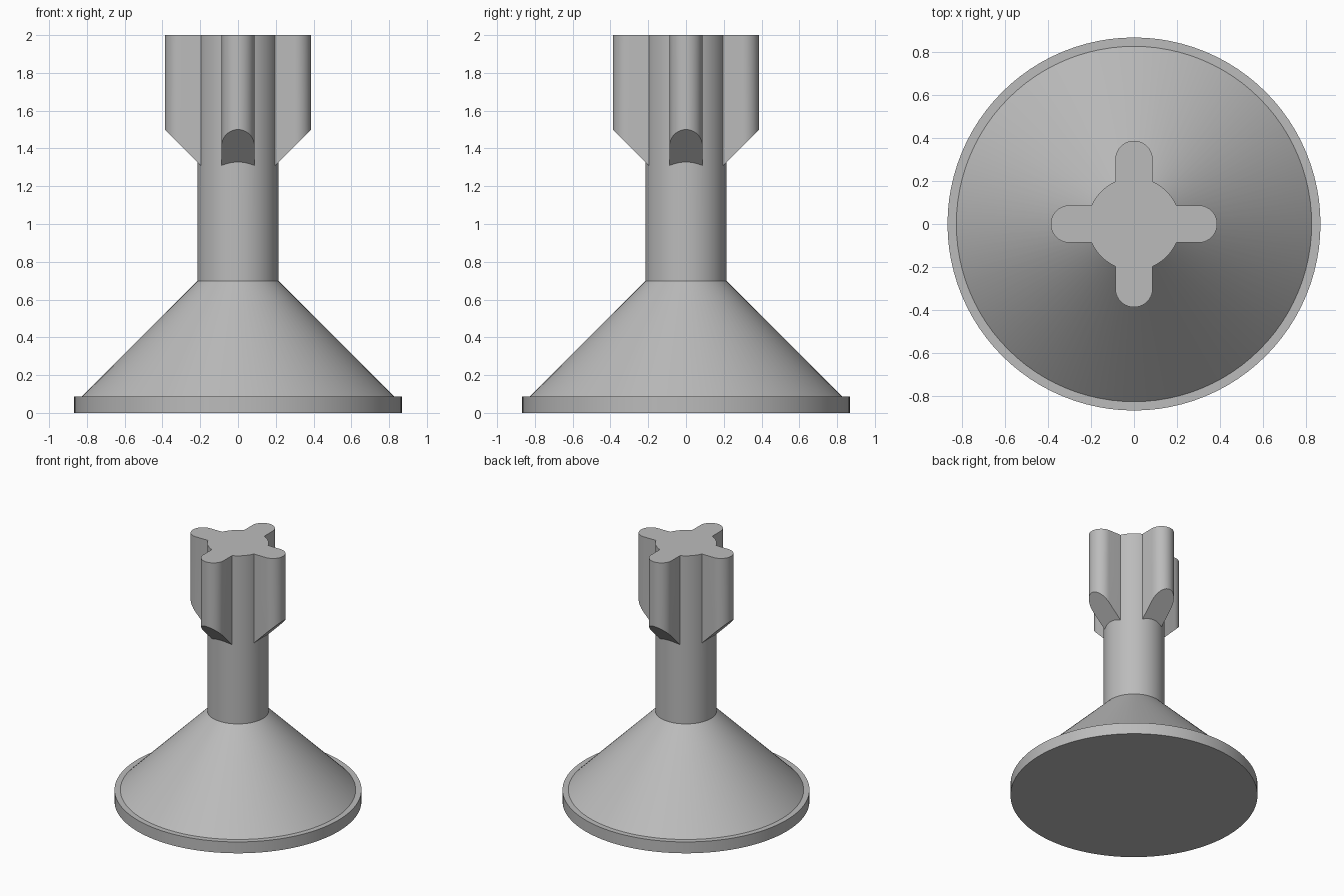
import bpy, bmesh
from math import pi, sin, cos
from mathutils import Matrix, Vector

cube = bpy.data.objects.get("Cube")
if cube:
    bpy.data.objects.remove(cube, do_unlink=True)

HEIGHT = 2.0
STEM_RADIUS = 0.215
FIN_HALF_WIDTH = 0.087
FIN_REACH = 0.387

grey = bpy.data.materials.new("plain grey")
grey.use_nodes = True
grey.diffuse_color = (0.5, 0.5, 0.5, 1)
grey.node_tree.nodes["Principled BSDF"].inputs["Base Color"].default_value = (0.5, 0.5, 0.5, 1)


def finish(name, bm):
    bmesh.ops.recalc_face_normals(bm, faces=bm.faces)
    mesh = bpy.data.meshes.new(name)
    bm.to_mesh(mesh)
    bm.free()
    mesh.materials.append(grey)
    obj = bpy.data.objects.new(name, mesh)
    bpy.context.collection.objects.link(obj)
    return obj


def lathe(name, profile, segments=96):
    bm = bmesh.new()
    rings = [[bm.verts.new((r * cos(2 * pi * i / segments), r * sin(2 * pi * i / segments), z))
              for i in range(segments)] for r, z in profile]
    for low, high in zip(rings, rings[1:]):
        for i in range(segments):
            j = (i + 1) % segments
            bm.faces.new((low[i], low[j], high[j], high[i]))
    bm.faces.new(rings[0])
    bm.faces.new(rings[-1])
    return finish(name, bm)


def fins(name):
    # Round-nosed fins whose undersides rise outwards at 45 degrees
    bm = bmesh.new()
    inner, w, steps = 0.12, FIN_HALF_WIDTH, 20
    outline = [(inner, -w)]
    for i in range(steps + 1):
        a = -pi / 2 + pi * i / steps
        outline.append((FIN_REACH - w + w * cos(a), w * sin(a)))
    outline.append((inner, w))
    for turn in range(4):
        spin = Matrix.Rotation(turn * pi / 2, 3, "Z")
        low = [bm.verts.new(spin @ Vector((x, y, x + 1.113))) for x, y in outline]
        high = [bm.verts.new(spin @ Vector((x, y, HEIGHT))) for x, y in outline]
        bm.faces.new(low)
        bm.faces.new(high)
        for i in range(len(outline)):
            j = (i + 1) % len(outline)
            bm.faces.new((low[i], low[j], high[j], high[i]))
    return finish(name, bm)


# Flat rim, conical foot and round stem
body = lathe("foot_and_stem", [(0.867, 0), (0.867, 0.088), (0.826, 0.088),
                               (STEM_RADIUS, 0.698), (STEM_RADIUS, HEIGHT)])

# Cross-shaped head fused into the stem
head = fins("head_fins")
union = body.modifiers.new("fuse_fins", "BOOLEAN")
union.operation = "UNION"
union.solver = "EXACT"
union.object = head

bpy.ops.object.select_all(action="DESELECT")
body.select_set(True)
bpy.context.view_layer.objects.active = body
bpy.ops.object.modifier_apply(modifier=union.name)
bpy.data.objects.remove(head, do_unlink=True)
bpy.ops.object.shade_smooth_by_angle()
